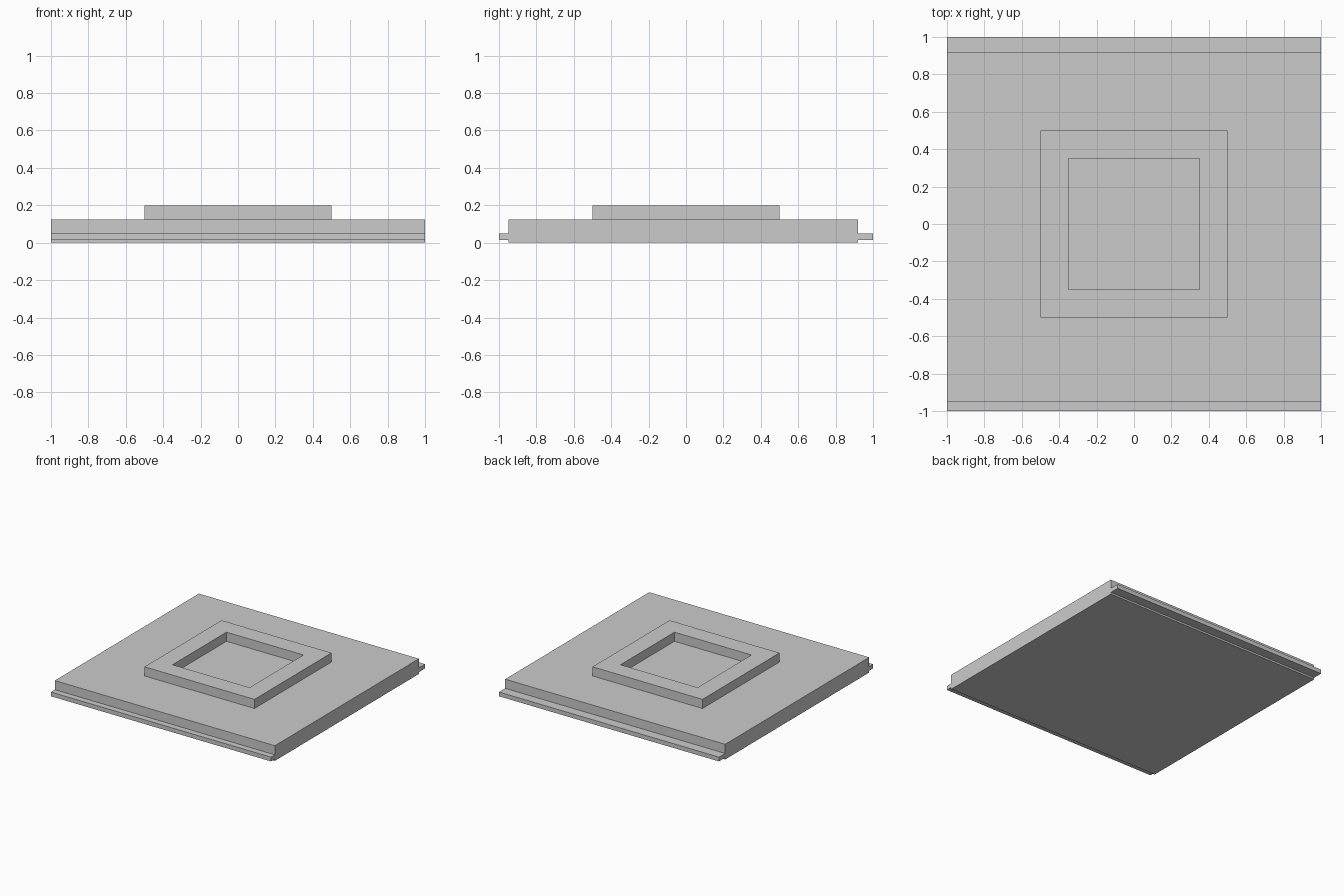
import bpy
import bmesh
from mathutils import Vector

cube = bpy.data.objects.get("Cube")
if cube:
    bpy.data.objects.remove(cube, do_unlink=True)

grey = bpy.data.materials.new("light grey")
grey.use_nodes = True
colour = (0.6, 0.6, 0.6, 1)
grey.diffuse_color = colour
grey.node_tree.nodes["Principled BSDF"].inputs["Base Color"].default_value = colour

TOP = 0.125        # upper face of the panel
FRONT, BACK = -0.95, 0.92
TONGUE_LOW, TONGUE_HIGH = 0.015, 0.05


def add_object(name, bm):
    bmesh.ops.recalc_face_normals(bm, faces=bm.faces)
    mesh = bpy.data.meshes.new(name)
    bm.to_mesh(mesh)
    bm.free()
    mesh.materials.append(grey)
    obj = bpy.data.objects.new(name, mesh)
    bpy.context.collection.objects.link(obj)
    return obj


def extruded(profile, axis_start, offset):
    """Build a solid by sweeping a closed (y, z) profile along x."""
    bm = bmesh.new()
    face = bm.faces.new([bm.verts.new((axis_start, y, z)) for y, z in profile])
    swept = bmesh.ops.extrude_face_region(bm, geom=[face], use_keep_orig=True)
    verts = [g for g in swept["geom"] if isinstance(g, bmesh.types.BMVert)]
    bmesh.ops.translate(bm, verts=verts, vec=Vector((offset, 0, 0)))
    return bm


# Panel with a full-width tongue along its front and back edges
profile = [
    (FRONT, 0), (BACK, 0),
    (BACK, TONGUE_LOW), (1, TONGUE_LOW), (1, TONGUE_HIGH), (BACK, TONGUE_HIGH),
    (BACK, TOP), (FRONT, TOP),
    (FRONT, TONGUE_HIGH), (-1, TONGUE_HIGH), (-1, TONGUE_LOW), (FRONT, TONGUE_LOW),
]
add_object("tongued_panel", extruded(profile, -1, 2))


# Raised square frame, open in the middle down to the panel
def square_loop(bm, half, z):
    corners = ((-1, -1), (1, -1), (1, 1), (-1, 1))
    return [bm.verts.new((sx * half, sy * half, z)) for sx, sy in corners]


bm = bmesh.new()
loops = [square_loop(bm, half, z)
         for half, z in ((0.5, TOP), (0.5, 0.2), (0.35, 0.2), (0.35, TOP))]
for a, b in zip(loops, loops[1:] + loops[:1]):
    for i in range(4):
        j = (i + 1) % 4
        bm.faces.new((a[i], a[j], b[j], b[i]))
add_object("raised_frame", bm)
